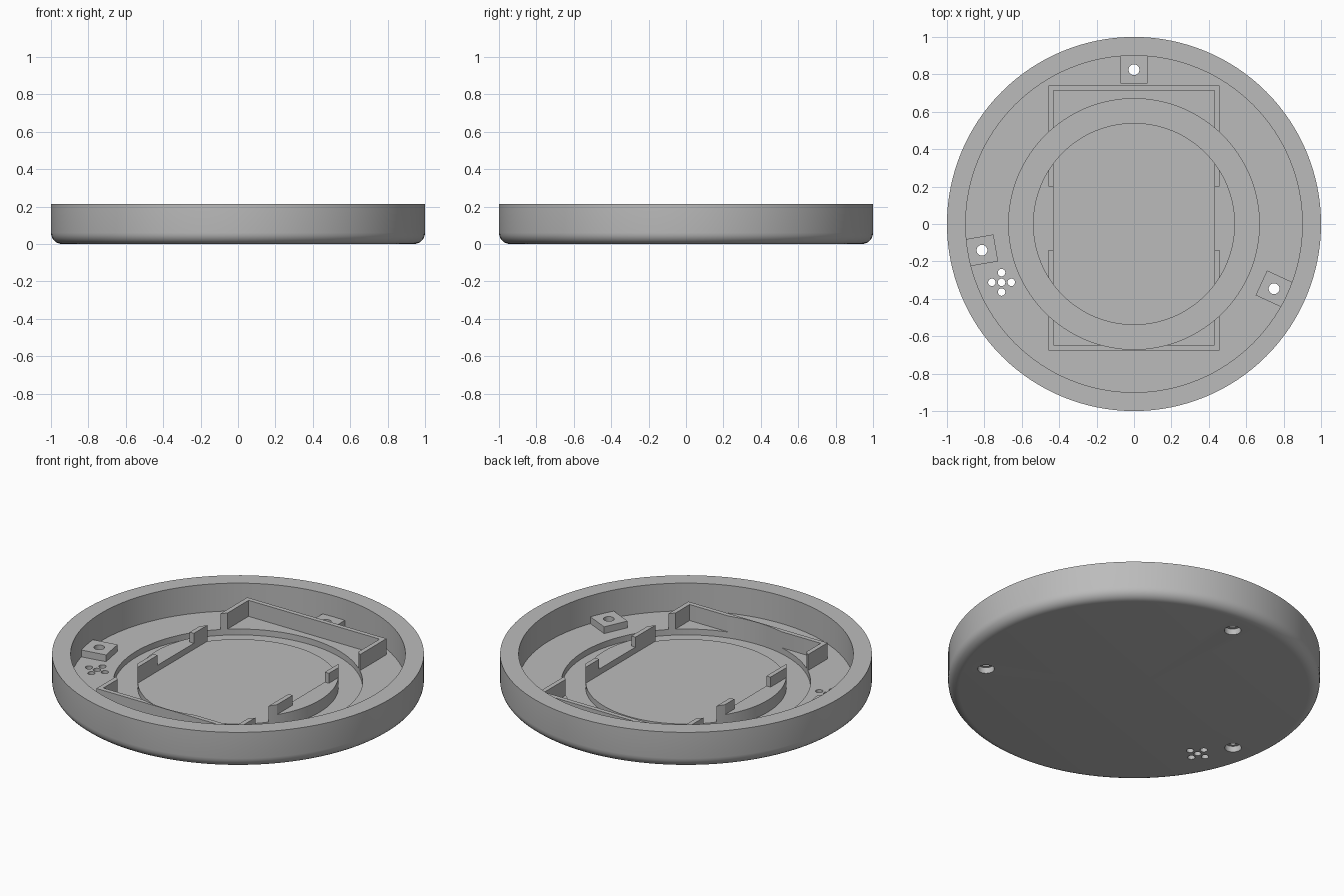
import bpy, bmesh, math
from mathutils import Matrix

if "Cube" in bpy.data.objects:
    bpy.data.objects.remove(bpy.data.objects["Cube"], do_unlink=True)

grey = bpy.data.materials.new("plain_grey")
grey.use_nodes = True
COLOUR = (0.5, 0.5, 0.5, 1)
grey.diffuse_color = COLOUR
grey.node_tree.nodes["Principled BSDF"].inputs["Base Color"].default_value = COLOUR

FLOOR, RIM, WALL_TOP, PAD_TOP = 0.05, 0.215, 0.145, 0.09
R_IN, R_GROOVE, R_DISC = 0.9, 0.67, 0.54


def finish(name, bm):
    bmesh.ops.recalc_face_normals(bm, faces=bm.faces)
    mesh = bpy.data.meshes.new(name)
    bm.to_mesh(mesh)
    bm.free()
    mesh.materials.append(grey)
    ob = bpy.data.objects.new(name, mesh)
    bpy.context.collection.objects.link(ob)
    return ob


def revolve(name, profile, steps=128, closed=False, at=(0, 0)):
    """Spin a radius/height profile around a vertical axis."""
    bm = bmesh.new()
    vs = [bm.verts.new((r, 0, z)) for r, z in profile]
    pairs = list(zip(vs, vs[1:])) + ([(vs[-1], vs[0])] if closed else [])
    es = [bm.edges.new(p) for p in pairs]
    bmesh.ops.spin(bm, geom=vs + es, cent=(0, 0, 0), axis=(0, 0, 1),
                   angle=math.tau, steps=steps)
    bmesh.ops.remove_doubles(bm, verts=bm.verts, dist=1e-5)
    bmesh.ops.translate(bm, verts=bm.verts, vec=(*at, 0))
    return finish(name, bm)


def cylinder(name, r, z0, z1, steps=128, at=(0, 0)):
    return revolve(name, [(0, z0), (r, z0), (r, z1), (0, z1)], steps, at=at)


def box(name, x0, x1, y0, y1, z0, z1, turn=0):
    bm = bmesh.new()
    bmesh.ops.create_cube(bm, size=1)
    fit = (Matrix.Translation(((x0 + x1) / 2, (y0 + y1) / 2, (z0 + z1) / 2))
           @ Matrix.Diagonal((x1 - x0, y1 - y0, z1 - z0, 1)))
    bm.transform(Matrix.Rotation(turn, 4, "Z") @ fit)
    return finish(name, bm)


def cut(ob, cutters, operation="DIFFERENCE"):
    bpy.context.view_layer.objects.active = ob
    for c in cutters:
        c.hide_render = True
        mod = ob.modifiers.new("cut", "BOOLEAN")
        mod.operation, mod.solver, mod.object = operation, "EXACT", c
        bpy.ops.object.modifier_apply(modifier=mod.name)


def discard(cutters):
    for c in cutters:
        bpy.data.objects.remove(c, do_unlink=True)


# Round tray with rounded bottom edge and a ring groove in the floor
FILLET = 0.06
curve = [(1 - FILLET + FILLET * math.sin(a), FILLET - FILLET * math.cos(a))
         for a in (math.radians(15 * i) for i in range(7))]
tray = revolve("tray", [(0, 0)] + curve + [
    (1, RIM), (R_IN, RIM), (R_IN, FLOOR), (R_GROOVE, FLOOR), (R_GROOVE, 0.015),
    (R_DISC, 0.015), (R_DISC, FLOOR), (0, FLOOR)])

# Screw pads against the wall, with counterbored holes
pads, bores = [], []
for label, degrees in (("back", 90), ("right", 189.8), ("left", -24.8)):
    a = math.radians(degrees)
    pads.append(box(label + "_screw_pad", 0.75, 0.905, -0.073, 0.073,
                    FLOOR - 0.005, PAD_TOP, a))
    bores.append(revolve("bore", [(0, -0.1), (0.045, -0.1), (0.045, 0.035),
                                  (0.029, 0.035), (0.029, 0.2), (0, 0.2)], 32,
                         at=(0.825 * math.cos(a), 0.825 * math.sin(a))))
for pad, bore in zip(pads, bores):
    cut(pad, [bore])

# Small cross of vent holes
vents = [cylinder("vent", 0.02, -0.1, 0.2, 24, at=(-0.708 + dx, -0.312 + dy))
         for dx, dy in ((0, 0), (0.052, 0), (-0.052, 0), (0, 0.052), (0, -0.052))]
cut(tray, bores + vents)
discard(bores + vents)

# Rectangular holder frame, broken by the ring and by side notches
frame = box("holder_frame", -0.457, 0.457, -0.675, 0.74, FLOOR - 0.005, WALL_TOP)
inside = box("inside", -0.43, 0.43, -0.648, 0.713, -0.1, 0.4)
ring = revolve("ring", [(R_DISC, -0.1), (R_GROOVE, -0.1),
                        (R_GROOVE, 0.4), (R_DISC, 0.4)], closed=True)
notch = box("notch", -0.6, 0.6, -0.14, 0.2, -0.1, 0.4)
cut(frame, [inside, ring, notch])

# Low ledges beside the central disc
ledges = cylinder("side_ledges", R_DISC, FLOOR - 0.005, 0.086)
cut(ledges, [inside])
discard([inside, ring, notch])

bpy.ops.object.select_all(action="DESELECT")
for ob in [tray, frame, ledges] + pads:
    ob.select_set(True)
bpy.context.view_layer.objects.active = tray
bpy.ops.object.shade_smooth_by_angle(angle=math.radians(30))
